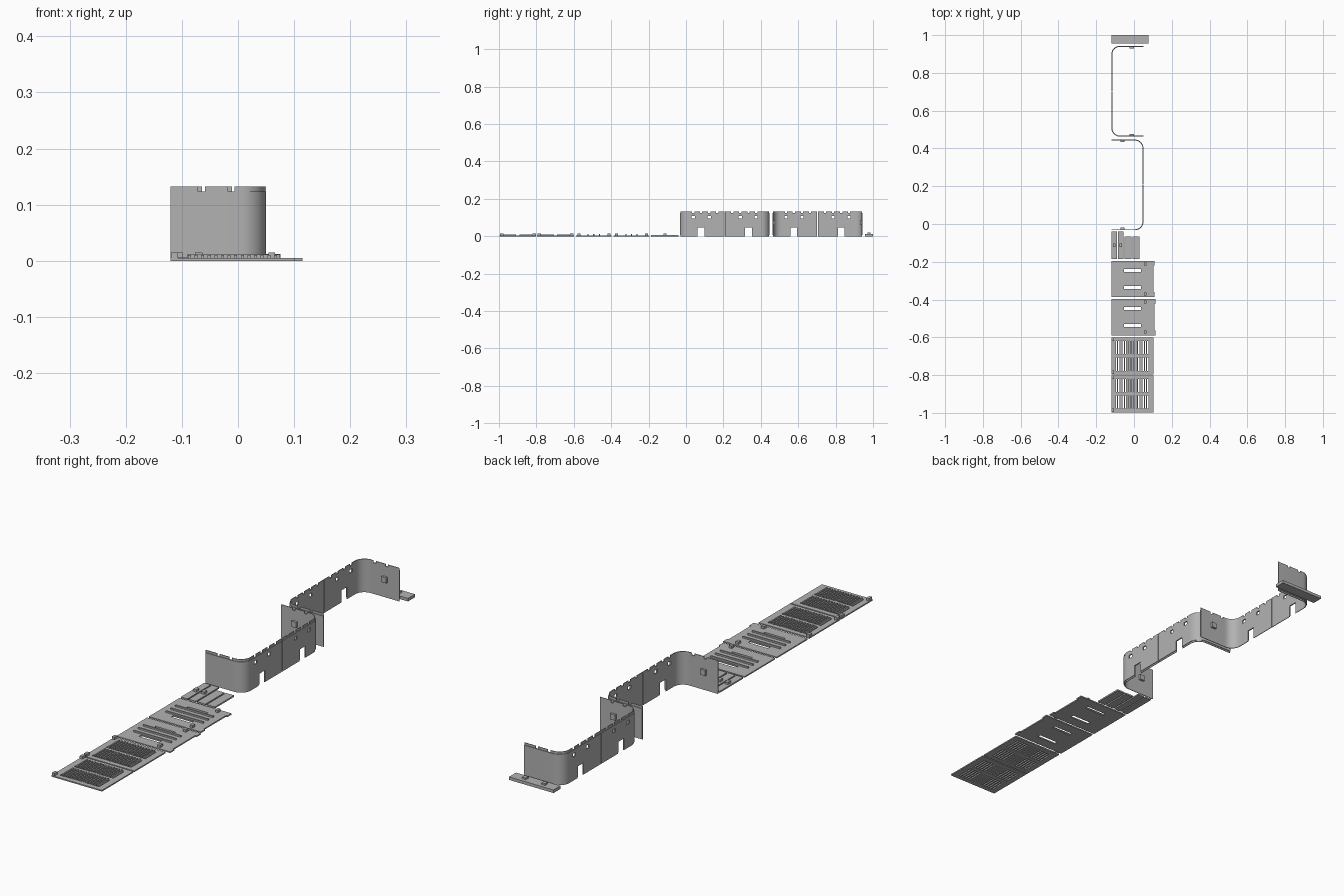
import bpy, bmesh, math
from mathutils import Vector

cube = bpy.data.objects.get("Cube")
if cube:
    bpy.data.objects.remove(cube)

grey = bpy.data.materials.new("plain_grey")
grey.use_nodes = True
COLOUR = (0.45, 0.45, 0.45, 1)
grey.diffuse_color = COLOUR
grey.node_tree.nodes["Principled BSDF"].inputs["Base Color"].default_value = COLOUR


def finish(name, bm, smooth=False):
    bmesh.ops.recalc_face_normals(bm, faces=bm.faces)
    mesh = bpy.data.meshes.new(name)
    bm.to_mesh(mesh)
    bm.free()
    mesh.materials.append(grey)
    obj = bpy.data.objects.new(name, mesh)
    bpy.context.collection.objects.link(obj)
    if smooth:
        bpy.ops.object.select_all(action='DESELECT')
        obj.select_set(True)
        bpy.context.view_layer.objects.active = obj
        bpy.ops.object.shade_smooth_by_angle(angle=math.radians(30))
    return obj


def sheet(name, rect, holes, depth, place=None, breaks=(), smooth=False):
    """Flat sheet with rectangular openings, thickened, then optionally bent."""
    u0, v0, u1, v1 = rect

    def ticks(values, lo, hi):
        return sorted({round(min(max(t, lo), hi), 5) for t in values})

    us = ticks([u0, u1, *breaks] + [h[i] for h in holes for i in (0, 2)], u0, u1)
    vs = ticks([v0, v1] + [h[i] for h in holes for i in (1, 3)], v0, v1)
    bm = bmesh.new()
    grid = [[bm.verts.new((u, v, depth[0])) for v in vs] for u in us]
    for i in range(len(us) - 1):
        for j in range(len(vs) - 1):
            u, v = (us[i] + us[i + 1]) / 2, (vs[j] + vs[j + 1]) / 2
            if not any(h[0] < u < h[2] and h[1] < v < h[3] for h in holes):
                bm.faces.new((grid[i][j], grid[i + 1][j], grid[i + 1][j + 1], grid[i][j + 1]))
    bmesh.ops.delete(bm, geom=[v for v in bm.verts if not v.link_faces], context='VERTS')
    top = bmesh.ops.extrude_face_region(bm, geom=bm.faces[:])["geom"]
    for v in top:
        if isinstance(v, bmesh.types.BMVert):
            v.co.z = depth[1]
    if place:
        for v in bm.verts:
            v.co = place(*v.co)
    return finish(name, bm, smooth)


def boxes(name, items):
    """Several blocks in one part, each given as centre and size."""
    bm = bmesh.new()
    for centre, size in items:
        made = bmesh.ops.create_cube(bm, size=1)["verts"]
        for v in made:
            v.co = Vector(a * b for a, b in zip(v.co, size)) + Vector(centre)
    return finish(name, bm)


def slot(cx, cy, w, h):
    return (cx - w / 2, cy - h / 2, cx + w / 2, cy + h / 2)


# Bent walls: straight end, rounded corner, long side, corner, end
WIDTH, LENGTH, R = 0.17, 0.48, 0.045
END, ARC, SIDE = WIDTH - R, R * math.pi / 2, LENGTH - 2 * R
TOTAL = 2 * (END + ARC) + SIDE


def bend(u, z, d):
    if u > TOTAL / 2:
        p = bend(TOTAL - u, z, d)
        return Vector((p.x, LENGTH - p.y, z))
    if u <= END:
        return Vector((u, d, z))
    if u < END + ARC:
        a = (u - END) / R
        return Vector((END + (R - d) * math.sin(a), R - (R - d) * math.cos(a), z))
    return Vector((WIDTH - d, u - END - ARC + R, z))


def build_wall(label, y0, flip):
    def place(u, z, d):
        p = bend(u, z, d)
        x = WIDTH - p.x if flip else p.x
        return Vector((x - 0.12, p.y + y0, z))

    mid = TOTAL / 2
    cuts = [slot(mid, 0.066, 0.003, 0.2)]
    gaps = []
    for s in (-1, 1):
        cuts.append(slot(mid + s * 0.127, 0.022, 0.036, 0.052))
        cuts += [slot(mid + s * o, 0.102, 0.017, 0.014) for o in (0.083, 0.168)]
        gaps += [slot(mid + s * o, 0.13, 0.012, 0.014) for o in (0.04, 0.083, 0.127, 0.168)]
        gaps += [slot(mid + s * (mid - o), 0.13, 0.012, 0.014) for o in (0.055, 0.108)]
    arcs = [END + ARC * i / 8 for i in range(9)]
    arcs += [TOTAL - a for a in arcs]
    sheet(label + "_wall_skin", (0, 0.006, TOTAL, 0.123), cuts, (0, 0.0025), place, arcs, True)
    sheet(label + "_wall_lining", (0, 0, TOTAL, 0.132), cuts + gaps, (0.0025, 0.005), place, arcs, True)
    # Square catches on the inner faces of both ends
    cx = -0.06 if not flip else -0.012
    boxes(label + "_wall_catches", [
        ((cx, y0 + y, 0.072), (0.022, 0.01, 0.022)) for y in (0.009, LENGTH - 0.009)])


build_wall("front", -0.033, False)
build_wall("back", 0.463, True)

# Back bar with two pegs
boxes("back_bar", [((-0.022, 0.978, 0.006), (0.195, 0.044, 0.012))])
boxes("back_bar_pegs", [((x, 0.978, 0.015), (0.016, 0.016, 0.008)) for x in (-0.065, 0.02)])

# Narrow strips, two of them with pegs
for i, (x0, x1, y1) in enumerate([(-0.12, -0.091, -0.04), (-0.086, -0.055, -0.04),
                                  (-0.049, -0.013, -0.066), (-0.007, 0.029, -0.066)]):
    sheet(f"strip_{i + 1}", (x0, -0.186, x1, y1), [], (0, 0.006))
boxes("strip_pegs", [((x, -0.112, 0.01), (0.014, 0.018, 0.01)) for x in (-0.105, -0.07)])

# Slotted plates with raised ribs, notched right edge and latch blocks
for i, (cy, edge) in enumerate([(-0.291, 0.108), (-0.493, 0.115)]):
    name = f"slotted_plate_{i + 1}"
    holes = [slot(-0.008, cy + s * 0.045, 0.088, 0.015) for s in (-1, 1)]
    holes.append(slot(edge, cy, 0.012, 0.14))
    sheet(name, (-0.12, cy - 0.096, edge, cy + 0.096), holes, (0, 0.005))
    boxes(name + "_ribs", [((-0.008, cy + y, 0.0075), (0.165, 0.006, 0.007))
                           for y in (-0.03, 0, 0.03)])
    boxes(name + "_latches", [((0.06, cy + s * 0.08, 0.009), (0.012, 0.016, 0.012))
                              for s in (-1, 1)])

# Grille plates: two rows of slots with raised bars between them
PITCH, COUNT = 0.0118, 15
for i, cy in enumerate([-0.698, -0.899]):
    name = f"grille_plate_{i + 1}"
    holes, bars = [], []
    for row in (-0.044, 0.044):
        for k in range(COUNT):
            x = -0.01 + (k - (COUNT - 1) / 2) * PITCH
            centre = abs(k - 7) < 3
            holes.append(slot(x, cy + row, 0.003 if centre else 0.006, 0.07))
            if k:
                bars.append(((x - PITCH / 2, cy + row, 0.007), (0.0055, 0.07, 0.006)))
    sheet(name, (-0.12, cy - 0.098, 0.102, cy + 0.098), holes, (0, 0.005))
    boxes(name + "_bars", bars)
    boxes(name + "_latches", [((-0.113, cy + s * 0.087, 0.009), (0.012, 0.018, 0.012))
                              for s in (-1, 1)])
